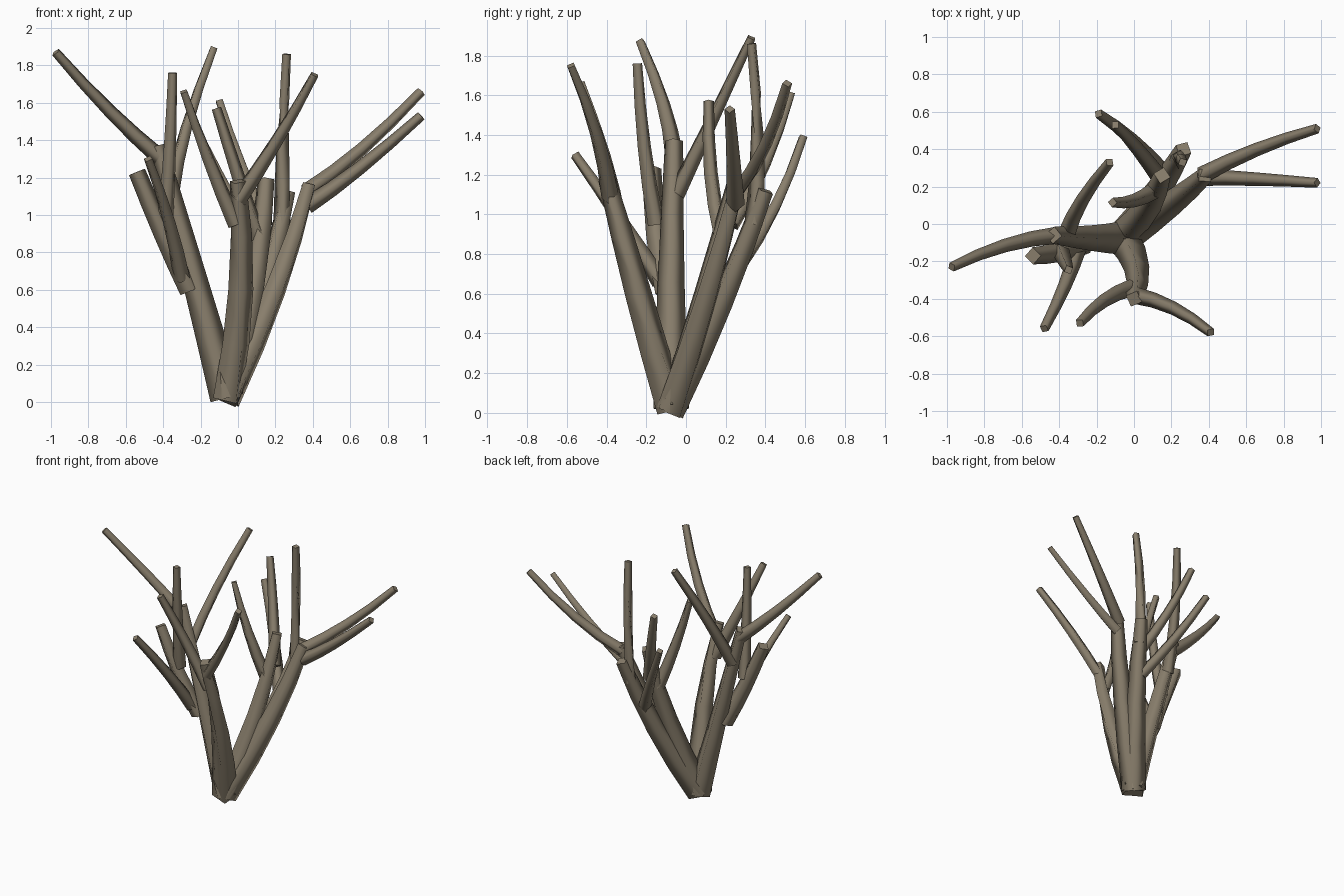
import bpy, bmesh, math
from mathutils import Vector

if "Cube" in bpy.data.objects:
    bpy.data.objects.remove(bpy.data.objects["Cube"])

SIDES = 4
STEPS = 4


def bend(a, b, c, t):
    """Quadratic through three points, b at t = 0.5."""
    return a * (2 * (t - .5) * (t - 1)) + b * (4 * t * (1 - t)) + c * (2 * t * (t - .5))


def limb(name, a, b, c, r0, r1, mat):
    """Tapered, gently bent four-sided limb with flat ends."""
    a, b, c = Vector(a), Vector(b), Vector(c)
    bm = bmesh.new()
    rings = []
    for i in range(STEPS + 1):
        t = i / STEPS
        p = bend(a, b, c, t)
        d = (bend(a, b, c, t + .01) - bend(a, b, c, t - .01)).normalized()
        side = d.cross(Vector((0, 0, 1))).normalized()
        up = side.cross(d)
        r = r0 + (r1 - r0) * t
        rings.append([bm.verts.new(p + r * (side * math.cos(k * math.tau / SIDES)
                                            + up * math.sin(k * math.tau / SIDES)))
                      for k in range(SIDES)])
    for lo, hi in zip(rings, rings[1:]):
        for k in range(SIDES):
            n = (k + 1) % SIDES
            bm.faces.new((lo[k], lo[n], hi[n], hi[k])).smooth = True
    for ring in (rings[0], rings[-1]):
        for e in bm.faces.new(ring).edges:
            e.smooth = False
    bmesh.ops.recalc_face_normals(bm, faces=bm.faces)
    me = bpy.data.meshes.new(name)
    bm.to_mesh(me)
    bm.free()
    me.materials.append(mat)
    ob = bpy.data.objects.new(name, me)
    bpy.context.collection.objects.link(ob)


bark = bpy.data.materials.new("bark")
bark.diffuse_color = (0.25, 0.21, 0.15, 1)
bark.use_nodes = True
bark.node_tree.nodes["Principled BSDF"].inputs["Base Color"].default_value = bark.diffuse_color

# Main stems sharing one root
root = (-0.06, -0.075, 0.022)
stems = {
    "left_stem": ((-0.23, -0.075, 0.65), (-0.43, -0.06, 1.37)),
    "front_stem": ((0.015, -0.24, 0.60), (0.0, -0.40, 1.18)),
    "right_stem": ((0.20, 0.11, 0.60), (0.38, 0.26, 1.16)),
    "back_stem": ((0.08, 0.10, 0.60), (0.15, 0.26, 1.19)),
    "back_right_stem": ((0.13, 0.18, 0.56), (0.265, 0.40, 1.12)),
}
for name, (mid, tip) in stems.items():
    limb(name, root, mid, tip, 0.09, 0.046, bark)

# Thick side limb on the left stem
limb("left_side_limb", (-0.26, -0.10, 0.60), (-0.40, -0.15, 0.90),
     (-0.54, -0.17, 1.23), 0.06, 0.046, bark)

# Upper branches: start, middle, tip
branches = {
    "left_long_branch": ((-0.41, -0.06, 1.30), (-0.69, -0.115, 1.56), (-0.975, -0.23, 1.87)),
    "left_back_branch": ((-0.36, -0.05, 1.10), (-0.275, 0.13, 1.47), (-0.13, 0.33, 1.89)),
    "left_upright_branch": ((-0.39, -0.15, 0.95), (-0.365, -0.21, 1.34), (-0.35, -0.245, 1.76)),
    "left_front_branch": ((-0.30, -0.13, 0.66), (-0.37, -0.33, 0.97), (-0.48, -0.56, 1.30)),
    "front_right_branch": ((0.0, -0.38, 1.08), (0.21, -0.45, 1.40), (0.41, -0.58, 1.75)),
    "front_left_branch": ((-0.01, -0.34, 0.95), (-0.16, -0.41, 1.30), (-0.29, -0.53, 1.66)),
    "right_low_branch": ((0.37, 0.25, 1.05), (0.65, 0.24, 1.25), (0.98, 0.22, 1.53)),
    "right_high_branch": ((0.36, 0.26, 1.12), (0.66, 0.40, 1.35), (0.98, 0.51, 1.66)),
    "back_upright_branch": ((0.235, 0.34, 0.95), (0.24, 0.36, 1.38), (0.26, 0.33, 1.86)),
    "back_inner_branch": ((0.11, 0.18, 0.88), (0.0, 0.125, 1.21), (-0.115, 0.115, 1.57)),
    "back_high_branch": ((0.15, 0.23, 0.95), (0.02, 0.40, 1.26), (-0.10, 0.53, 1.61)),
    "back_low_branch": ((0.16, 0.27, 0.75), (-0.01, 0.45, 1.04), (-0.19, 0.59, 1.39)),
}
for name, (start, mid, tip) in branches.items():
    limb(name, start, mid, tip, 0.046, 0.026, bark)
